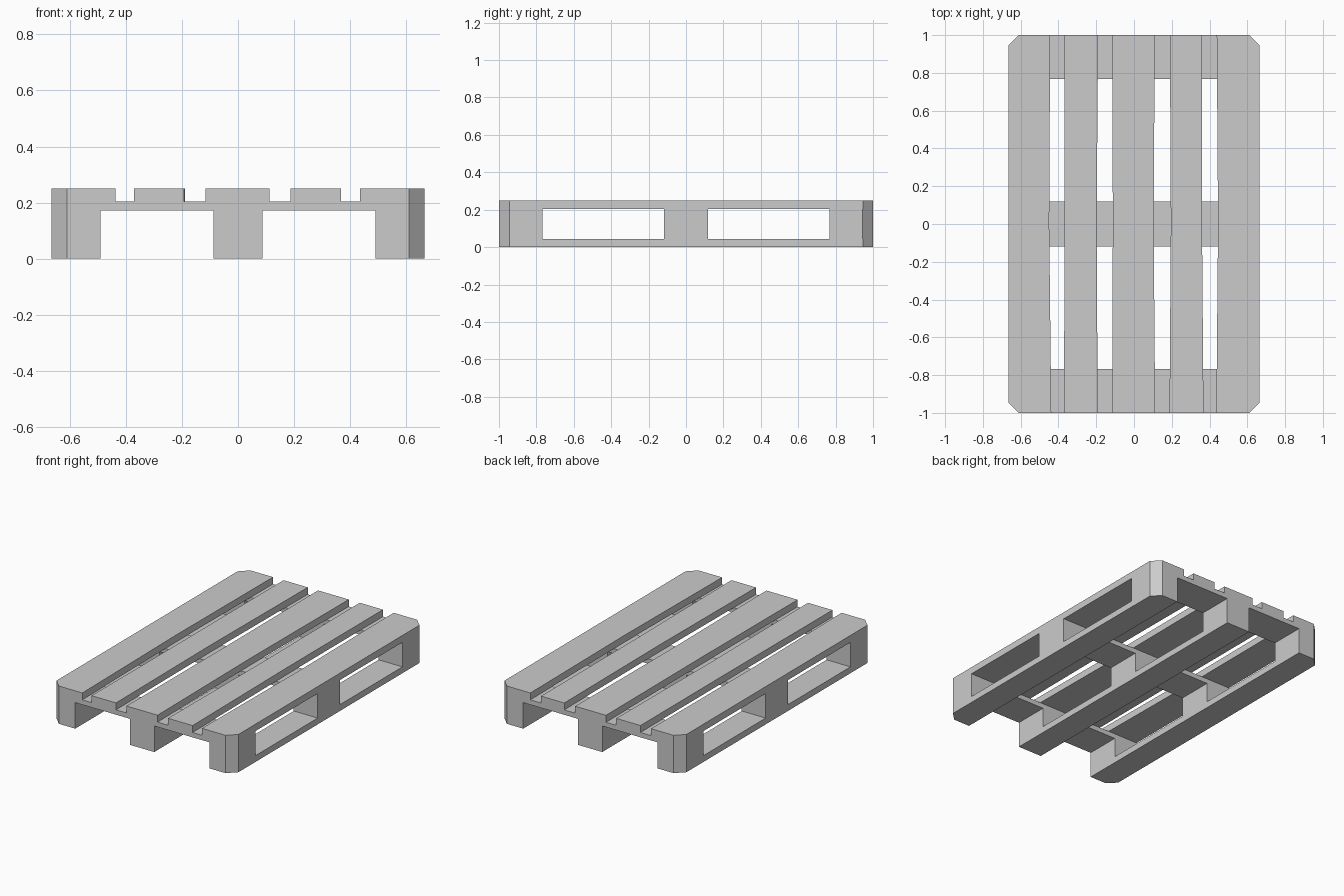
import bpy, bmesh

if "Cube" in bpy.data.objects:
    bpy.data.objects.remove(bpy.data.objects["Cube"])

W, L, C = 0.665, 1.0, 0.055      # half width, half length, corner cut
Z_BASE, Z_CROSS, Z_DECK, Z_TOP = 0.042, 0.172, 0.204, 0.25


def cut_corners(pts):
    """Chamfer only the points lying on the pallet's outer corners."""
    out = []
    for i, (x, y) in enumerate(pts):
        if abs(x) > W - 1e-4 and abs(y) > L - 1e-4:
            for nx, ny in (pts[i - 1], pts[(i + 1) % len(pts)]):
                d = ((nx - x) ** 2 + (ny - y) ** 2) ** 0.5
                out.append((x + (nx - x) * C / d, y + (ny - y) * C / d))
        else:
            out.append((x, y))
    return out


def prism(name, pts, z0, z1):
    bm = bmesh.new()
    face = bm.faces.new([bm.verts.new((x, y, z0)) for x, y in cut_corners(pts)])
    ext = bmesh.ops.extrude_face_region(bm, geom=[face], use_keep_orig=True)
    top = [v for v in ext["geom"] if isinstance(v, bmesh.types.BMVert)]
    bmesh.ops.translate(bm, verts=top, vec=(0, 0, z1 - z0))
    bmesh.ops.recalc_face_normals(bm, faces=bm.faces)
    mesh = bpy.data.meshes.new(name)
    bm.to_mesh(mesh)
    bm.free()
    bpy.context.collection.objects.link(bpy.data.objects.new(name, mesh))


def plank(name, x, y, z0, z1):
    prism(name, [(x[0], y[0]), (x[1], y[0]), (x[1], y[1]), (x[0], y[1])], z0, z1)


columns = {"left": (-W, -0.49), "middle": (-0.088, 0.088), "right": (0.49, W)}
rows = {"front": (-L, -0.768), "centre": (-0.118, 0.118), "back": (0.768, L)}

# Bottom runners and the nine spacer blocks
for col, x in columns.items():
    plank(f"{col}_runner", x, (-L, L), 0, Z_BASE)
    for row, y in rows.items():
        plank(f"{row}_{col}_block", x, y, Z_BASE, Z_CROSS)

# Cross boards
for row, y in rows.items():
    plank(f"{row}_cross_board", (-W, W), y, Z_CROSS, Z_DECK)

# Deck boards with slightly worn sides: x at front, middle and back of each side
deck = [
    ((-W, -W, -W), (-0.438, -0.449, -0.444)),
    ((-0.371, -0.367, -0.367), (-0.192, -0.198, -0.19)),
    ((-0.116, -0.112, -0.115), (0.112, 0.104, 0.11)),
    ((0.188, 0.195, 0.19), (0.368, 0.36, 0.36)),
    ((0.436, 0.445, 0.438), (W, W, W)),
]
for i, (a, b) in enumerate(deck):
    ys = (-L, 0, L)
    prism(f"deck_board_{i + 1}", list(zip(b, ys)) + list(zip(a, ys))[::-1], Z_DECK, Z_TOP)
